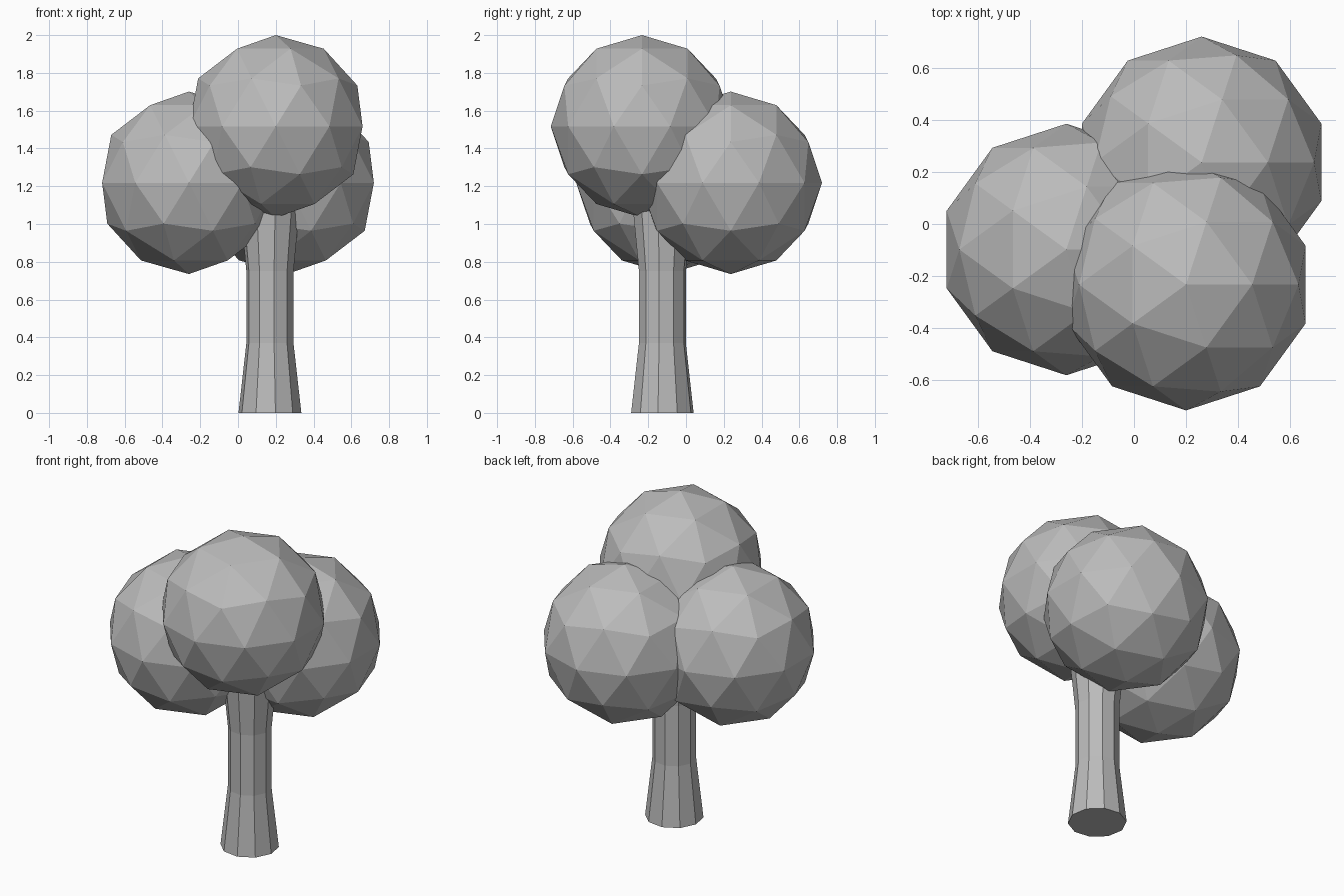
import bpy
import bmesh
from math import radians
from mathutils import Matrix

cube = bpy.data.objects.get("Cube")
if cube:
    bpy.data.objects.remove(cube, do_unlink=True)

# Single plain colour
grey = bpy.data.materials.new("plain_grey")
grey.use_nodes = True
colour = (0.5, 0.5, 0.5, 1.0)
grey.diffuse_color = colour
grey.node_tree.nodes["Principled BSDF"].inputs["Base Color"].default_value = colour


def add_object(name, bm, location):
    bmesh.ops.recalc_face_normals(bm, faces=bm.faces)
    mesh = bpy.data.meshes.new(name)
    bm.to_mesh(mesh)
    bm.free()
    mesh.materials.append(grey)
    obj = bpy.data.objects.new(name, mesh)
    obj.location = location
    bpy.context.collection.objects.link(obj)
    return obj


# Trunk: ten-sided column, waisted in the middle, flared at both ends
profile = [(0.0, 0.168), (0.37, 0.126), (0.75, 0.126), (1.12, 0.162)]
bm = bmesh.new()
rings = []
for z, radius in profile:
    place = Matrix.Translation((0, 0, z)) @ Matrix.Rotation(radians(10), 4, "Z")
    ring = bmesh.ops.create_circle(bm, segments=10, radius=radius, matrix=place)
    rings.append(ring["verts"])
for low, high in zip(rings, rings[1:]):
    for i in range(len(low)):
        j = (i + 1) % len(low)
        bm.faces.new((low[i], low[j], high[j], high[i]))
bm.faces.new(rings[0])
bm.faces.new(rings[-1])
add_object("trunk", bm, (0.169, -0.125, 0))

# Foliage: three overlapping faceted balls
foliage = {
    "foliage_front": (0.2, -0.233, 1.517),
    "foliage_right": (-0.26, -0.098, 1.218),
    "foliage_back": (0.26, 0.237, 1.218),
}
for name, centre in foliage.items():
    bm = bmesh.new()
    bmesh.ops.create_icosphere(bm, subdivisions=2, radius=0.483)
    add_object(name, bm, centre)
